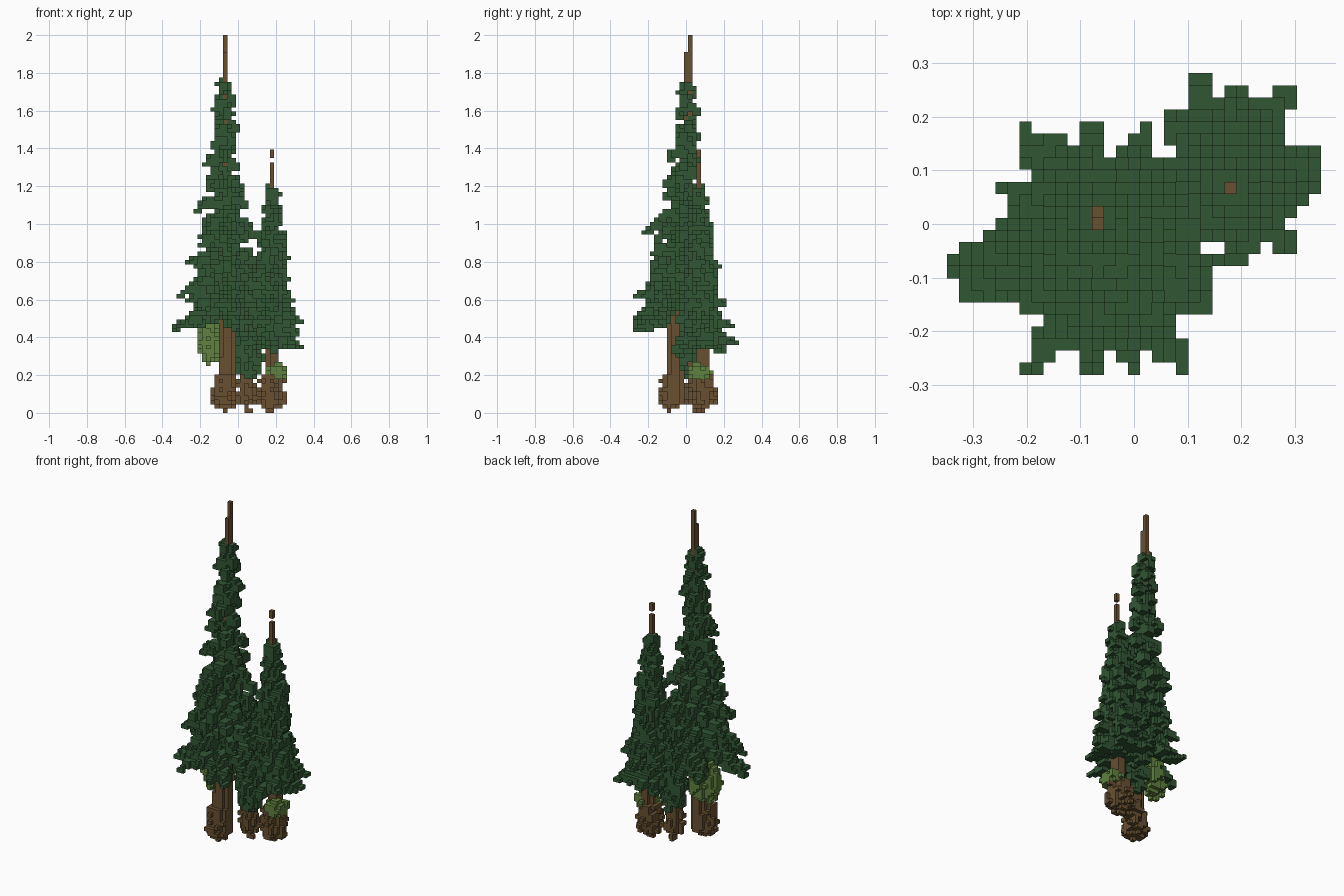
import bpy, bmesh, math, random

random.seed(11)
cube = bpy.data.objects.get("Cube")
if cube:
    bpy.data.objects.remove(cube, do_unlink=True)

# Block grid: width, depth and height in cells
WIDE, DEEP, TALL = 31, 25, 89
CELL = 2.0 / TALL
cells = {}          # (i, j, k) -> part name


def put(part, x, y, z):
    """Claim the cell that holds a point, unless another part owns it."""
    c = (math.floor(x), math.floor(y), math.floor(z))
    if 0 <= c[0] < WIDE and 0 <= c[1] < DEEP and 0 <= c[2] < TALL:
        cells.setdefault(c, part)


def curve(points, z):
    """Straight-line interpolation through (z, value) points."""
    if z <= points[0][0]:
        return points[0][1]
    for (z0, a), (z1, b) in zip(points, points[1:]):
        if z <= z1:
            return a + (b - a) * (z - z0) / (z1 - z0)
    return points[-1][1]


def blob(part, center, radii, ragged):
    """Fill an ellipsoid with a rough surface."""
    (cx, cy, cz), (rx, ry, rz) = center, radii
    for i in range(int(cx - rx) - 1, int(cx + rx) + 2):
        for j in range(int(cy - ry) - 1, int(cy + ry) + 2):
            for k in range(int(cz - rz) - 1, int(cz + rz) + 2):
                d = math.hypot((i + .5 - cx) / rx, (j + .5 - cy) / ry, (k + .5 - cz) / rz)
                if d < 1 + random.uniform(-ragged, ragged):
                    put(part, i, j, k)


def disk(part, cx, cy, z, r, ragged=0.0):
    """Fill a flat round layer."""
    n = int(r) + 2
    for i in range(int(cx) - n, int(cx) + n + 1):
        for j in range(int(cy) - n, int(cy) + n + 1):
            if math.hypot(i + .5 - cx, j + .5 - cy) < r + random.uniform(-ragged, ragged):
                put(part, i, j, z)


class Tree:
    def __init__(self, name, foot, tip, lean_top, root, girth, reach, droop, density, core):
        self.name, self.foot, self.tip = name, foot, tip
        self.lean_top, self.root, self.girth = lean_top, root, girth
        self.reach, self.droop, self.density, self.core = reach, droop, density, core

    def axis(self, z):
        t = min(1, max(0, (z - 12) / (self.lean_top - 12)))
        return [a + (b - a) * t for a, b in zip(self.foot, self.tip)]

    def trunk(self):
        # Tapering stem with a rough root ball
        part = self.name + "_trunk"
        for z in range(2, int(self.girth[-1][0])):
            x, y = self.axis(z)
            put(part, x, y, z)
            disk(part, x, y, z, curve(self.girth, z))
        x, y, r = self.root
        for z in range(1, 9):
            disk(part, x, y, z, r + curve([(1, -1), (2, .1), (5, .1), (8, -.4)], z), .7)
        disk(part, x, y, 0, .9, .5)

    def bough(self, angle, z, length):
        # One drooping branch, broad in the middle
        part = self.name + "_needles"
        x, y = self.axis(z)
        a = math.radians(angle)
        droop = curve(self.droop, z)
        t = 0.0
        while t <= length:
            half = .8 + .8 * math.sin(math.pi * min(1, t / max(length, 1)))
            px, py = x + t * math.cos(a), y + t * math.sin(a)
            pz = z - droop * t
            disk(part, px, py, pz, half)
            if t < length * .9:
                disk(part, px, py, pz + 1, half * .8)
            t += .5

    def needles(self):
        angle = random.uniform(0, 360)
        for z in range(self.reach[0][0], self.reach[-1][0] + 1):
            r = curve(self.reach, z)
            x, y = self.axis(z)
            disk(self.name + "_needles", x, y, z, self.core * r - 1.4, .5)
            for _ in range(int(curve(self.density, z) + random.random())):
                angle += 137.5
                self.bough(angle, z, max(.6, r * random.uniform(.6, 1.05) - .6))


tall = Tree("tall_fir", (12.9, 9.9), (12.5, 12.9), 72, (12.4, 9.0, 2.7),
            [(8, 2.0), (22, 2.0), (36, 1.3), (60, .8), (78, .4)],
            [(24, 11.2), (30, 10.4), (38, 8.6), (45, 7.6), (50, 6.7),
             (58, 5.4), (68, 4.3), (75, 3.4), (78, 1.8)],
            [(22, .25), (40, .35), (60, .6)], [(24, 3), (40, 2), (56, .9), (78, 1)], .5)
side = Tree("side_fir", (23.9, 16.6), (23.5, 15.5), 52, (23.5, 16.4, 2.7),
            [(8, 1.6), (16, 1.5), (30, 1.0), (56, .5)],
            [(16, 7.8), (20, 7.4), (27, 6.0), (36, 4.8), (45, 3.7), (53, 1.8)],
            [(16, .2), (45, .5)], [(16, 3), (36, 2), (48, 1)], .5)
small = Tree("small_fir", (17.6, 14.4), (17.6, 14.2), 34, (17.5, 14.4, 2.0),
             [(8, 1.5), (20, .8), (34, .4)],
             [(9, 3.4), (14, 4.2), (22, 4.4), (28, 3.4), (36, 1.2)],
             [(9, .3)], [(9, 2)], .9)
firs = (tall, side, small)

for tree in firs:
    tree.trunk()

# Bare leaders above the needles, one with a gap below its tip
for z in range(70, TALL):
    put("tall_fir_trunk", 12, 13, z)
    if z < 85:
        put("tall_fir_trunk", 12, 12, z)
for z in range(48, 62):
    if z != 59:
        put("side_fir_trunk", 23, 15, z)

# Pale shrubs hanging under the needles
blob("tall_fir_shrub", (8.5, 12.0, 16.6), (2.5, 2.4, 5.0), .15)
blob("tall_fir_shrub", (10.7, 13.8, 16.8), (2.3, 2.2, 4.2), .15)
blob("side_fir_shrub", (24.6, 15.6, 9.7), (2.6, 2.8, 2.0), .12)

# Long boughs that reach past the rest
for angle, z, length in ((186, 23, 12.3), (198, 23, 11.5), (262, 25, 10), (285, 22, 10),
                         (240, 24, 11.5), (305, 22, 11.5), (185, 31, 11), (268, 30, 10),
                         (125, 23, 11.5), (112, 24, 10), (95, 23, 9.5), (70, 24, 10),
                         (180, 38, 8.5), (183, 51, 7), (5, 44, 8.5), (270, 46, 8.5),
                         (180, 61, 5)):
    tall.bough(angle, z, length)
for angle, z, length in ((350, 17, 6.6), (15, 17, 6.6), (60, 18, 8.2), (112, 18, 8.6),
                         (85, 18, 7.2), (305, 18, 7.4)):
    side.bough(angle, z, length)
for tree in firs:
    tree.needles()


def material(name, color):
    m = bpy.data.materials.new(name)
    m.use_nodes = True
    m.diffuse_color = (*color, 1)
    bsdf = m.node_tree.nodes["Principled BSDF"]
    bsdf.inputs["Base Color"].default_value = (*color, 1)
    bsdf.inputs["Roughness"].default_value = .9
    return m


paints = {"trunk": material("bark brown", (.137, .08, .031)),
          "needles": material("dark green", (.031, .093, .034)),
          "shrub": material("pale green", (.115, .222, .05))}


def block_mesh(part):
    """Build the exposed faces of one part's cells."""
    bm = bmesh.new()
    corners = {}

    def vert(c):
        if c not in corners:
            corners[c] = bm.verts.new(((c[0] - WIDE / 2) * CELL,
                                       (c[1] - DEEP / 2) * CELL, c[2] * CELL))
        return corners[c]

    for cell, owner in cells.items():
        if owner != part:
            continue
        for axis in range(3):
            u, v = (axis + 1) % 3, (axis + 2) % 3
            for step in (0, 1):
                beside = list(cell)
                beside[axis] += 2 * step - 1
                if tuple(beside) in cells:
                    continue
                ring = []
                for du, dv in ((0, 0), (1, 0), (1, 1), (0, 1)):
                    c = list(cell)
                    c[axis] += step
                    c[u] += du
                    c[v] += dv
                    ring.append(vert(tuple(c)))
                bm.faces.new(ring if step else ring[::-1])
    mesh = bpy.data.meshes.new(part)
    bm.to_mesh(mesh)
    bm.free()
    mesh.materials.append(paints[part.split("_")[-1]])
    bpy.context.collection.objects.link(bpy.data.objects.new(part, mesh))


for part in sorted(set(cells.values())):
    block_mesh(part)
